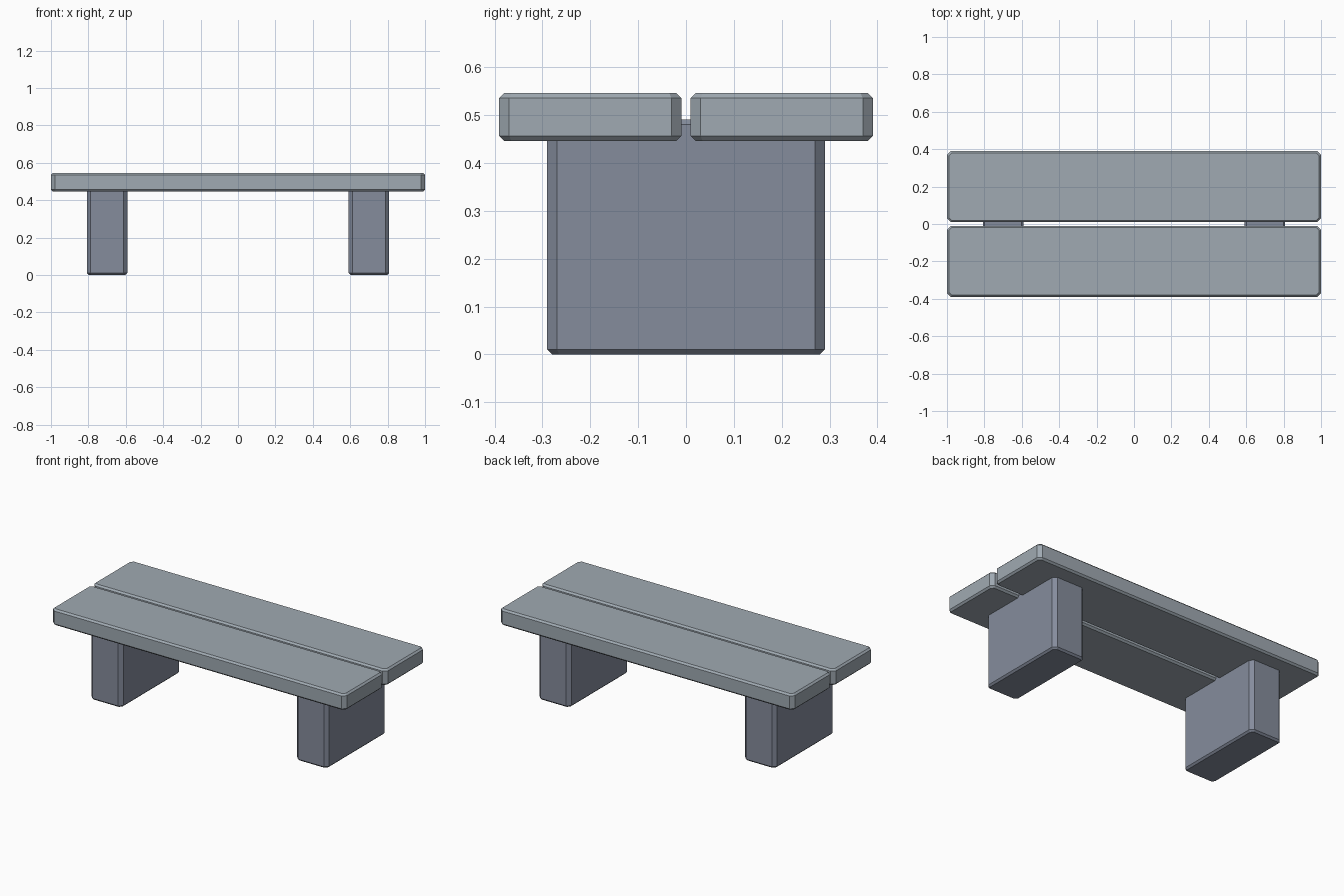
import bpy
import bmesh

if "Cube" in bpy.data.objects:
    bpy.data.objects.remove(bpy.data.objects["Cube"])


def paint(name, rgb):
    mat = bpy.data.materials.new(name)
    mat.diffuse_color = (*rgb, 1)
    mat.use_nodes = True
    mat.node_tree.nodes["Principled BSDF"].inputs["Base Color"].default_value = mat.diffuse_color
    return mat


def block(name, center, size, mat, corner=0.021, rim=0.0105):
    """Box with wide chamfers on upright corners and narrow ones on top/bottom rims."""
    bm = bmesh.new()
    bmesh.ops.create_cube(bm, size=1)
    bmesh.ops.scale(bm, vec=size, verts=bm.verts)

    def is_level(e):
        return abs(e.verts[0].co.z - e.verts[1].co.z) < 1e-5

    for width, level in ((corner, False), (rim, True)):
        edges = [e for e in bm.edges if is_level(e) == level]
        bmesh.ops.bevel(bm, geom=edges, offset=width, offset_type='OFFSET',
                        segments=1, affect='EDGES', clamp_overlap=True)
    bmesh.ops.recalc_face_normals(bm, faces=bm.faces)
    mesh = bpy.data.meshes.new(name)
    bm.to_mesh(mesh)
    bm.free()
    mesh.materials.append(mat)
    obj = bpy.data.objects.new(name, mesh)
    obj.location = center
    bpy.context.collection.objects.link(obj)
    return obj


plank_stone = paint("plank_stone", (0.35, 0.40, 0.445))
leg_stone = paint("leg_stone", (0.235, 0.265, 0.335))

# Two seat planks with a narrow gap between them
for side, label in ((-1, "front"), (1, "back")):
    block(label + "_seat_plank", (0, side * 0.2, 0.496), (2.0, 0.381, 0.1), plank_stone)

# Two slab legs, reaching up into the planks
for side, label in ((-1, "left"), (1, "right")):
    block(label + "_leg", (side * 0.7, 0, 0.2455), (0.217, 0.581, 0.491), leg_stone)
